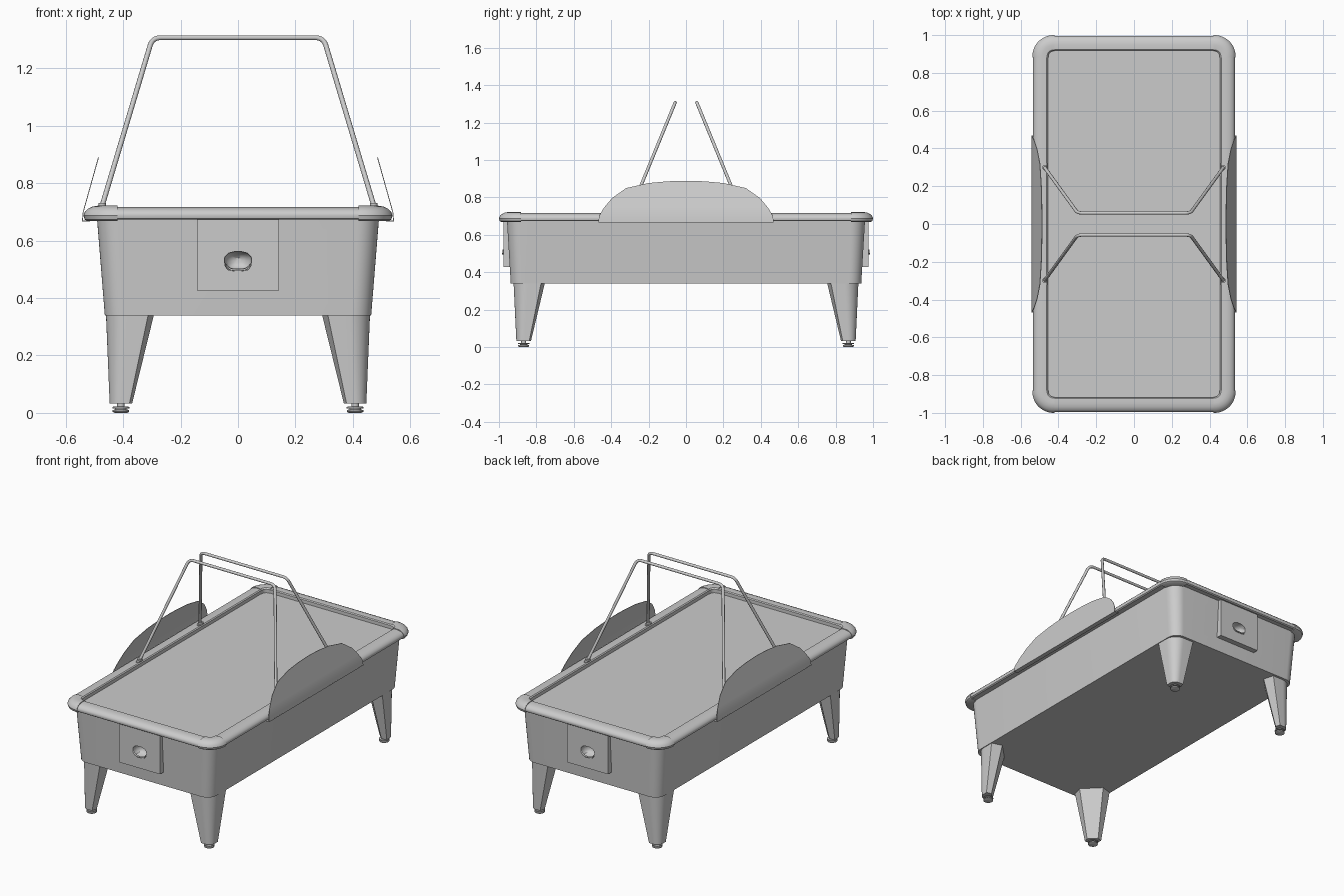
import bpy, bmesh, math
from mathutils import Vector

if "Cube" in bpy.data.objects:
    bpy.data.objects.remove(bpy.data.objects["Cube"])


def finish(ob, angle=35):
    bpy.ops.object.select_all(action='DESELECT')
    bpy.context.view_layer.objects.active = ob
    ob.select_set(True)
    bpy.ops.object.shade_smooth_by_angle(angle=math.radians(angle))
    return ob


def loft(name, rings, wrap=False, smooth=True):
    """Skin equal closed rings; wrap joins last to first, otherwise the ends are capped."""
    bm = bmesh.new()
    vs = [[bm.verts.new(p) for p in ring] for ring in rings]
    n = len(rings[0])
    for i in range(len(vs) if wrap else len(vs) - 1):
        a, b = vs[i], vs[(i + 1) % len(vs)]
        for k in range(n):
            bm.faces.new((a[k], a[(k + 1) % n], b[(k + 1) % n], b[k]))
    if not wrap:
        bm.faces.new(vs[0])
        bm.faces.new(vs[-1])
    bmesh.ops.recalc_face_normals(bm, faces=bm.faces)
    me = bpy.data.meshes.new(name)
    bm.to_mesh(me)
    bm.free()
    ob = bpy.data.objects.new(name, me)
    bpy.context.collection.objects.link(ob)
    return finish(ob) if smooth else ob


def rounded_rect(hx, hy, r, z, seg=10):
    pts = []
    for q, (sx, sy) in enumerate([(1, 1), (-1, 1), (-1, -1), (1, -1)]):
        for i in range(seg + 1):
            a = math.pi / 2 * (q + i / seg)
            pts.append((sx * (hx - r) + r * math.cos(a), sy * (hy - r) + r * math.sin(a), z))
    return pts


def lathe(name, x, y, profile, n=20):
    return loft(name, [[(x + r * math.cos(2 * math.pi * i / n), y + r * math.sin(2 * math.pi * i / n), z)
                        for i in range(n)] for r, z in profile])


def mirror_pts(rings, sx, sy):
    return [[(x * sx, y * sy, z) for x, y, z in ring] for ring in rings]


CORNERS = [(sx, sy) for sx in (1, -1) for sy in (1, -1)]
ENDS = [("front", -1), ("back", 1)]

# Tapered cabinet
body = loft("cabinet", [rounded_rect(0.464, 0.937, 0.065, 0.34),
                        rounded_rect(0.491, 0.957, 0.075, 0.675)], smooth=False)

# Playing surface
loft("playfield", [rounded_rect(0.46, 0.92, 0.03, 0.672), rounded_rect(0.46, 0.92, 0.03, 0.69)])

# Rounded rail swept around the table: (outward offset, height)
RAIL = [(0, 0.673), (0, 0.711), (0.006, 0.716), (0.03, 0.717), (0.05, 0.714), (0.065, 0.708),
        (0.075, 0.698), (0.078, 0.688), (0.075, 0.678), (0.068, 0.673)]
loft("rail", [rounded_rect(0.456 + d, 0.918 + d, 0.03 + d, z) for d, z in RAIL], wrap=True)

# Slightly thicker corner caps
CAP = [(-0.003, 0.668), (-0.003, 0.712), (0.004, 0.719), (0.03, 0.722), (0.05, 0.719), (0.067, 0.711),
       (0.078, 0.699), (0.082, 0.687), (0.078, 0.674), (0.069, 0.668)]
cap_rings = [[(0.456 + d, 0.882, z) for d, z in CAP]]
for i in range(13):
    a = math.pi / 2 * i / 12
    cap_rings.append([(0.426 + (0.03 + d) * math.cos(a), 0.888 + (0.03 + d) * math.sin(a), z) for d, z in CAP])
cap_rings.append([(0.42, 0.918 + d, z) for d, z in CAP])
for i, (sx, sy) in enumerate(CORNERS):
    loft(f"corner_cap_{i + 1}", mirror_pts(cap_rings, sx, sy))


# Legs: rounded outside corner, chamfered inside corner
def leg_section(ox, oy, w, r, z):
    pts = [(ox - r + r * math.cos(a), oy - r + r * math.sin(a), z)
           for a in (math.pi / 2 * i / 10 for i in range(11))]
    for u, v in [(0.88, 0), (1, 0.4), (0.4, 1), (0, 0.88)]:
        pts.append((ox - u * w, oy - v * w, z))
    return pts


leg_rings = [leg_section(0.447, 0.907, 0.078, 0.04, 0.032), leg_section(0.46, 0.922, 0.168, 0.075, 0.345)]
FOOT = [(0.022, 0), (0.029, 0.004), (0.029, 0.010), (0.02, 0.012), (0.02, 0.015),
        (0.03, 0.016), (0.03, 0.021), (0.013, 0.023), (0.013, 0.036)]
for i, (sx, sy) in enumerate(CORNERS):
    loft(f"leg_{i + 1}", mirror_pts(leg_rings, sx, sy))
    lathe(f"levelling_foot_{i + 1}", sx * 0.408, sy * 0.868, FOOT)


# End panels with an arched puck pocket and small lip
def arch_outline(s, y):
    pts = [(0.047, 0.53), (0.045, 0.512), (0.036, 0.499), (0.018, 0.495)]
    pts += [(-x, z) for x, z in reversed(pts)]
    pts += [(-0.046, 0.543), (-0.034, 0.556), (-0.012, 0.562), (0.012, 0.562), (0.034, 0.556), (0.046, 0.543)]
    return [(x * s, y, 0.53 + (z - 0.53) * s) for x, z in pts]


def box_rings(hx, y0, y1, z0, z1):
    return [[(-hx, y, z0), (hx, y, z0), (hx, y, z1), (-hx, y, z1)] for y in (y0, y1)]


def cut(ob, cutter):
    m = ob.modifiers.new("pocket", 'BOOLEAN')
    m.operation = 'DIFFERENCE'
    m.object = cutter
    bpy.context.view_layer.objects.active = ob
    bpy.ops.object.modifier_apply(modifier=m.name)


for end, s in ENDS:
    panel = loft(f"{end}_panel", box_rings(0.143, s * 0.935, s * 0.977, 0.427, 0.674), smooth=False)
    cutter = loft("pocket_cutter", [arch_outline(1.0, s * 0.99), arch_outline(1.0, s * 0.97),
                                    arch_outline(0.93, s * 0.95), arch_outline(0.7, s * 0.93),
                                    arch_outline(0.3, s * 0.92)], smooth=False)
    cut(panel, cutter)
    cut(body, cutter)
    bpy.data.objects.remove(cutter)
    finish(panel)
    # lower lip of the pocket
    lip = []
    for y, z in [(0.974, 0), (0.984, 0), (0.984, 0.006), (0.974, 0.008)]:
        lip.append([(0.044 * t, s * (y - 0.004 * t * t), 0.495 + z + 0.02 * abs(t) ** 4)
                    for t in [k / 6 for k in range(-6, 7)]])
    sections = [[row[k] for row in lip] for k in range(13)]
    loft(f"{end}_pocket_lip", sections)
finish(body)

# Side guards: thin leaning sheets with an arched top
GUARD = [(0.468, 0.667), (0.465, 0.70), (0.44, 0.743), (0.395, 0.797), (0.32, 0.85), (0.2, 0.877), (0.1, 0.886)]
outline = GUARD + [(0, 0.889)] + [(-y, z) for y, z in reversed(GUARD)]


def guard_x(z):
    return 0.5435 if z < 0.69 else 0.5435 - (z - 0.69) * 0.28


for side, s in [("left", -1), ("right", 1)]:
    half = len(outline) // 2
    rings = []
    for k in range(half):
        (y, z), x = outline[k], guard_x(outline[k][1])
        rings.append([(s * (x - 0.003), -y, z), (s * x, -y, z), (s * x, y, z), (s * (x - 0.003), y, z)])
    x = guard_x(0.889)
    rings.append([(s * (x - t), y, 0.889) for t, y in [(0.003, -0.02), (0, -0.02), (0, 0.02), (0.003, 0.02)]])
    loft(f"{side}_guard", rings)
    # bottom mounting flange
    loft(f"{side}_guard_flange", [[(s * 0.515, y, 0.667), (s * 0.5435, y, 0.667),
                                   (s * 0.5435, y, 0.670), (s * 0.515, y, 0.670)] for y in (-0.468, 0.468)])

# Overhead bent tubes and their base plates
for end, s in ENDS:
    ctrl = [Vector((-0.476, s * 0.303, 0.712)), Vector((-0.298, s * 0.058, 1.307)),
            Vector((0.298, s * 0.058, 1.307)), Vector((0.476, s * 0.303, 0.712))]
    path = [ctrl[0]]
    for k in (1, 2):
        p = ctrl[k]
        a = p + (ctrl[k - 1] - p).normalized() * 0.03
        b = p + (ctrl[k + 1] - p).normalized() * 0.03
        for i in range(9):
            t = i / 8
            path.append(a * (1 - t) ** 2 + p * 2 * t * (1 - t) + b * t * t)
    path.append(ctrl[3])
    cu = bpy.data.curves.new(f"{end}_overhead_tube", 'CURVE')
    cu.dimensions = '3D'
    cu.bevel_depth = 0.0088
    cu.bevel_resolution = 3
    cu.use_fill_caps = True
    sp = cu.splines.new('POLY')
    sp.points.add(len(path) - 1)
    for pt, p in zip(sp.points, path):
        pt.co = (*p, 1)
    ob = bpy.data.objects.new(cu.name, cu)
    bpy.context.collection.objects.link(ob)
    bpy.ops.object.select_all(action='DESELECT')
    bpy.context.view_layer.objects.active = ob
    ob.select_set(True)
    bpy.ops.object.convert(target='MESH')
    finish(bpy.context.view_layer.objects.active, 50)
    for sx in (-1, 1):
        plate = [[(x + sx * 0.473, y + s * 0.303, z) for x, y, z in rounded_rect(0.012, 0.026, 0.011, h, 5)]
                 for h in (0.708, 0.722)]
        loft(f"{end}_tube_plate", plate)
        lathe(f"{end}_tube_collar", sx * 0.473, s * 0.299, [(0.013, 0.715), (0.013, 0.731)], 16)
